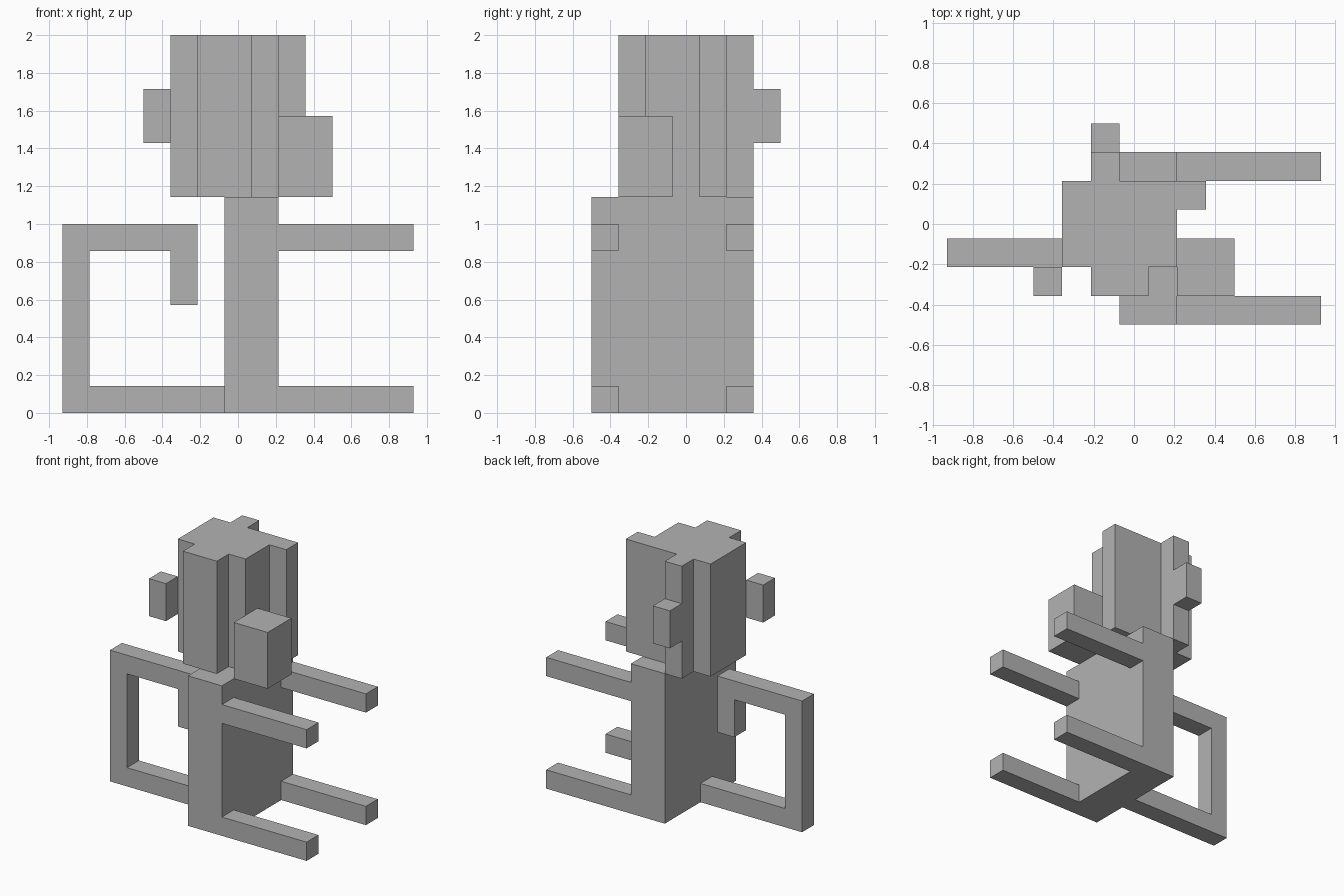
import bpy
import bmesh
from mathutils import Vector

cube = bpy.data.objects.get("Cube")
if cube:
    bpy.data.objects.remove(cube, do_unlink=True)

U = 1 / 7  # size of one block

grey = bpy.data.materials.new("plain grey")
grey.use_nodes = True
colour = (0.45, 0.45, 0.45, 1)
grey.diffuse_color = colour
grey.node_tree.nodes["Principled BSDF"].inputs["Base Color"].default_value = colour


def extrude(name, points, direction):
    """Solid made by pushing a flat outline along a direction, in blocks."""
    bm = bmesh.new()
    face = bm.faces.new([bm.verts.new(Vector(p) * U) for p in points])
    moved = bmesh.ops.extrude_face_region(bm, geom=[face], use_keep_orig=True)["geom"]
    verts = [g for g in moved if isinstance(g, bmesh.types.BMVert)]
    bmesh.ops.translate(bm, verts=verts, vec=Vector(direction) * U)
    bmesh.ops.recalc_face_normals(bm, faces=bm.faces)
    mesh = bpy.data.meshes.new(name)
    bm.to_mesh(mesh)
    bm.free()
    mesh.materials.append(grey)
    obj = bpy.data.objects.new(name, mesh)
    bpy.context.collection.objects.link(obj)
    return obj


def box(name, x, y, z):
    """Box from its ranges along each axis, in blocks."""
    base = [(x[0], y[0], z[0]), (x[1], y[0], z[0]), (x[1], y[1], z[0]), (x[0], y[1], z[0])]
    return extrude(name, base, (0, 0, z[1] - z[0]))


# Upright body
box("body", (-0.5, 1.5), (-3.5, 2.5), (0, 8))

# Two pairs of straight limbs
for pair, z in (("lower", 0), ("upper", 6)):
    for side, y in (("right", -3.5), ("left", 1.5)):
        box(f"{pair}_{side}_limb", (1.5, 6.5), (y, y + 1), (z, z + 1))

# Hooked tail behind the body
tail = [(-0.5, 0), (-0.5, 1), (-5.5, 1), (-5.5, 6), (-2.5, 6),
        (-2.5, 4), (-1.5, 4), (-1.5, 7), (-6.5, 7), (-6.5, 0)]
extrude("tail", [(x, -1.5, z) for x, z in tail], (0, 1, 0))

# Head with ridged sides
head = [(-1.5, -2.5), (0.5, -2.5), (0.5, -1.5), (1.5, -1.5), (1.5, 0.5),
        (2.5, 0.5), (2.5, 1.5), (-0.5, 1.5), (-0.5, 2.5), (-1.5, 2.5),
        (-1.5, 1.5), (-2.5, 1.5), (-2.5, -1.5), (-1.5, -1.5)]
extrude("head", [(x, y, 8) for x, y in head], (0, 0, 6))

# Snout and ears
box("snout", (1.5, 3.5), (-2.5, -0.5), (8, 11))
box("right_ear", (-3.5, -2.5), (-2.5, -1.5), (10, 12))
box("left_ear", (-1.5, -0.5), (2.5, 3.5), (10, 12))
